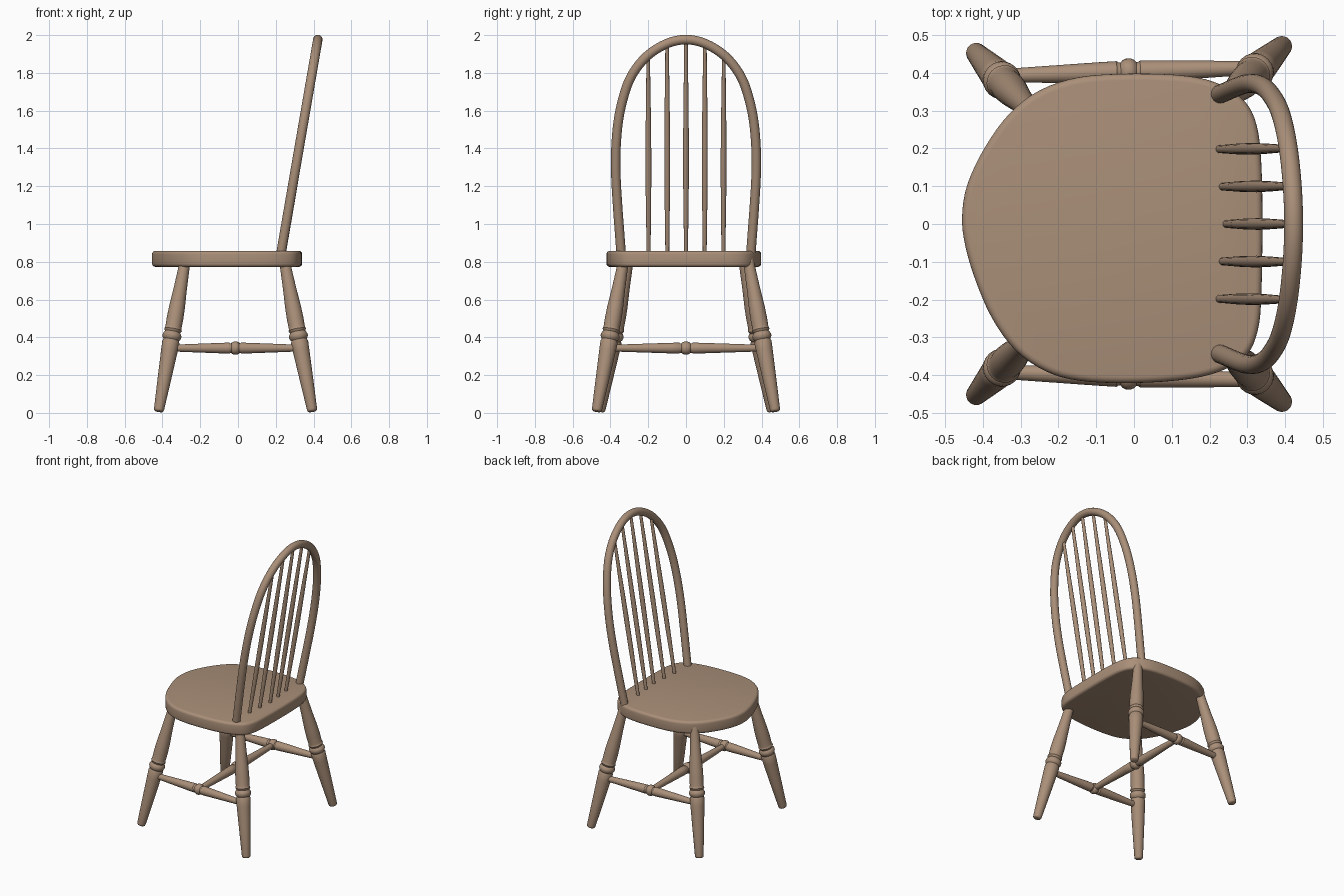
import bpy, bmesh, math
from mathutils import Vector
from mathutils.geometry import interpolate_bezier

if "Cube" in bpy.data.objects:
    bpy.data.objects.remove(bpy.data.objects["Cube"])

wood = bpy.data.materials.new("light_brown_wood")
wood.diffuse_color = (0.40, 0.275, 0.19, 1)
wood.use_nodes = True
wood.node_tree.nodes["Principled BSDF"].inputs["Base Color"].default_value = wood.diffuse_color


def finish(name, bm, angle=40):
    bmesh.ops.recalc_face_normals(bm, faces=bm.faces)
    me = bpy.data.meshes.new(name)
    bm.to_mesh(me)
    bm.free()
    for p in me.polygons:
        p.use_smooth = len(p.vertices) <= 4
    me.set_sharp_from_angle(angle=math.radians(angle))
    me.materials.append(wood)
    ob = bpy.data.objects.new(name, me)
    bpy.context.collection.objects.link(ob)
    return ob


def tube(name, centres, radii, tangents, n=24):
    """Round skin through a list of centres."""
    bm = bmesh.new()
    rings = []
    for c, r, t in zip(centres, radii, tangents):
        u = t.cross(Vector((1, 0, 0)) if abs(t.x) < 0.7 else Vector((0, 1, 0))).normalized()
        v = t.cross(u).normalized()
        rings.append([bm.verts.new(c + r * (math.cos(a) * u + math.sin(a) * v))
                      for a in (2 * math.pi * i / n for i in range(n))])
    for a, b in zip(rings, rings[1:]):
        for i in range(n):
            bm.faces.new((a[i], a[(i + 1) % n], b[(i + 1) % n], b[i]))
    bm.faces.new(rings[0])
    bm.faces.new(rings[-1])
    return finish(name, bm)


def turned(name, start, end, profile, n=24):
    """Turned piece between two points; profile = (fraction, radius)."""
    a, b = Vector(start), Vector(end)
    d = (b - a).normalized()
    return tube(name, [a.lerp(b, t) for t, _ in profile],
                [r for _, r in profile], [d] * len(profile), n)


def smooth_loop(pts, closed, steps=6):
    """Catmull-Rom curve through the points."""
    n, out = len(pts), []
    for i in range(n if closed else n - 1):
        get = (lambda k: pts[k % n]) if closed else (lambda k: pts[min(max(k, 0), n - 1)])
        p0, p1, p2, p3 = (get(i + k) for k in (-1, 0, 1, 2))
        out += interpolate_bezier(p1, p1 + (p2 - p0) / 6, p2 - (p3 - p1) / 6, p2, steps + 1)[:-1]
    return out if closed else out + [pts[-1]]


# Seat: rounded, slightly uneven outline with softened edges
outline = [(-.455, .02), (-.441, .105), (-.394, .204), (-.328, .294), (-.249, .354),
           (-.143, .389), (0, .398), (.14, .392), (.227, .37), (.293, .325), (.325, .26),
           (.337, .16), (.340, 0), (.337, -.19), (.328, -.28), (.300, -.345), (.24, -.385),
           (.148, -.41), (0, -.421), (-.143, -.415), (-.235, -.389), (-.315, -.333),
           (-.376, -.249), (-.42, -.148), (-.447, -.056)]
bm = bmesh.new()
loop = smooth_loop([Vector((x, y, .773)) for x, y in outline], True, 4)
base = bm.faces.new([bm.verts.new(p) for p in loop])
top = bmesh.ops.extrude_face_region(bm, geom=[base], use_keep_orig=True)["geom"]
bmesh.ops.translate(bm, verts=[g for g in top if isinstance(g, bmesh.types.BMVert)], vec=(0, 0, .085))
rims = [e for e in bm.edges if abs(e.verts[0].co.z - e.verts[1].co.z) < 1e-4]
bmesh.ops.bevel(bm, geom=rims, offset=.018, segments=4, profile=.5, affect='EDGES')
finish("seat", bm)

# Turned legs with a double ring
leg_heights = [(.008, .020), (.012, .025), (.02, .027), (.18, .036), (.33, .044), (.375, .046),
               (.386, .041), (.392, .046), (.402, .050), (.413, .050), (.422, .045), (.428, .040),
               (.434, .044), (.440, .047), (.447, .044), (.455, .043), (.50, .044), (.56, .042),
               (.66, .035), (.76, .030), (.82, .028)]
leg_profile = [((z - .008) / .812, r) for z, r in leg_heights]
for side, label in ((-1, "right"), (1, "left")):
    turned(f"front_leg_{label}", (-.42, .455 * side, .008), (-.277, .303 * side, .82), leg_profile)
    turned(f"back_leg_{label}", (.394, .473 * side, .008), (.243, .328 * side, .82), leg_profile)

# Stretchers with a central bead
half = [(0, .017), (.1, .020), (.25, .024), (.40, .028), (.455, .029), (.462, .025), (.470, .025),
        (.478, .031), (.49, .035)]
stretcher = half + [(1 - t, r) for t, r in reversed(half)]
for side, label in ((-1, "right"), (1, "left")):
    turned(f"side_stretcher_{label}", (-.36, .392 * side, .343), (.332, .414 * side, .343), stretcher)
turned("cross_stretcher", (-.013, -.403, .343), (-.013, .403, .343), stretcher)


# Bent bow of the back, leaning along a straight slope
def lean(z):
    return .23 + .1725 * (z - .86)


arm = [(.342, .82), (.349, .92), (.361, 1.08), (.371, 1.25), (.371, 1.4), (.359, 1.54),
       (.337, 1.65), (.305, 1.75), (.262, 1.826), (.205, 1.89), (.14, 1.936), (.07, 1.966)]
path = [(-y, z) for y, z in arm] + [(0, 1.976)] + [(y, z) for y, z in reversed(arm)]
pts = smooth_loop([Vector((lean(z), y, z)) for y, z in path], False, 5)
tans = [(pts[min(i + 1, len(pts) - 1)] - pts[max(i - 1, 0)]).normalized() for i in range(len(pts))]
bm_bow = tube("back_bow", pts, [.025] * len(pts), tans)

# Five slender spindles, thickest in the middle
spindle = [(0, .010), (.1, .0115), (.3, .0145), (.5, .0155), (.7, .0135), (.9, .0105), (1, .0095)]
for i, (y, x, z) in enumerate([(-.2, .222, 1.89), (-.1, .231, 1.95), (0, .241, 1.972),
                               (.1, .231, 1.95), (.2, .222, 1.89)]):
    turned(f"back_spindle_{i + 1}", (x, y * .99, .83), (lean(z), y, z), spindle, 16)
